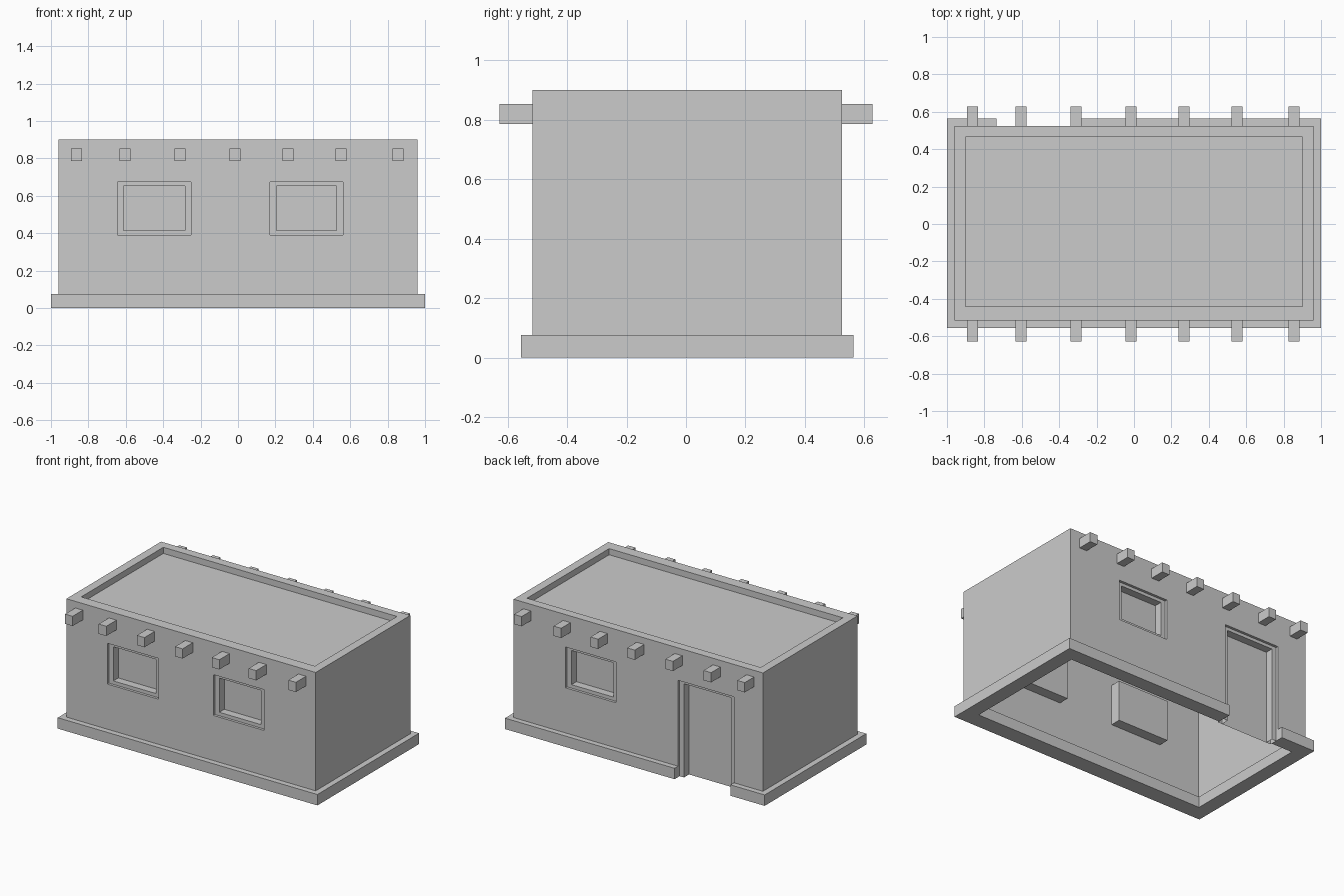
import bpy, bmesh

if "Cube" in bpy.data.objects:
    bpy.data.objects.remove(bpy.data.objects["Cube"])

# Main dimensions
X0, X1, Y0, Y1 = -0.96, 0.96, -0.516, 0.525      # outer walls
IX0, IX1, IY0, IY1 = -0.90, 0.90, -0.44, 0.464   # inside of the parapet
TOP, ROOF, BASE = 0.90, 0.857, 0.076
WIN_Z = (0.39, 0.674)
LEFT_WIN, RIGHT_WIN = (-0.645, -0.25), (0.171, 0.561)
DOOR = (-0.736, -0.306)
LIP, DEPTH = 0.018, 0.073                        # recess steps


def finish(name, bm):
    bmesh.ops.remove_doubles(bm, verts=bm.verts, dist=1e-4)
    bmesh.ops.dissolve_limit(bm, angle_limit=0.01, verts=bm.verts, edges=bm.edges)
    bmesh.ops.recalc_face_normals(bm, faces=bm.faces)
    mesh = bpy.data.meshes.new(name)
    bm.to_mesh(mesh)
    bm.free()
    ob = bpy.data.objects.new(name, mesh)
    bpy.context.collection.objects.link(ob)
    return ob


def face(bm, pts):
    return bm.faces.new([bm.verts.new(p) for p in pts])


def bridge(bm, a, b, closed=True):
    n = len(a)
    for i in range(n if closed else n - 1):
        j = (i + 1) % n
        face(bm, (a[i], a[j], b[j], b[i]))


def rect(x0, x1, y0, y1, z):
    return [(x0, y0, z), (x1, y0, z), (x1, y1, z), (x0, y1, z)]


def pierced_wall(bm, y, holes):
    """Wall sheet at depth y, leaving out the hole rectangles."""
    xs = sorted({X0, X1, *(v for h in holes for v in h[:2])})
    zs = sorted({0.0, TOP, *(v for h in holes for v in h[2:])})
    for xa, xb in zip(xs, xs[1:]):
        for za, zb in zip(zs, zs[1:]):
            cx, cz = (xa + xb) / 2, (za + zb) / 2
            if not any(h[0] < cx < h[1] and h[2] < cz < h[3] for h in holes):
                face(bm, ((xa, y, za), (xb, y, za), (xb, y, zb), (xa, y, zb)))


def recess(name, hole, y, inward, closed=True):
    """Stepped frame and pane set into a wall; open at the foot for a door."""
    x0, x1, z0, z1 = hole

    def loop(d, side, top, foot):
        yy = y + inward * d
        return [(x0 + side, yy, z0 + foot), (x0 + side, yy, z1 - top),
                (x1 - side, yy, z1 - top), (x1 - side, yy, z0 + foot)]
    inset = (0.034, 0.022, 0.024 if closed else 0.0)
    bm = bmesh.new()
    outer = [loop(d, 0, 0, 0) for d in (0, LIP, DEPTH)]
    inner = [loop(d, *inset) for d in (LIP, DEPTH)]
    bridge(bm, outer[0], outer[1], closed)
    bridge(bm, outer[1], outer[2], closed)
    bridge(bm, outer[1], inner[0], closed)
    bridge(bm, inner[0], inner[1], closed)
    face(bm, outer[2])
    finish(name, bm)


front_holes = [(*LEFT_WIN, *WIN_Z), (*RIGHT_WIN, *WIN_Z)]
back_window = (*RIGHT_WIN, *WIN_Z)
door_hole = (*DOOR, 0.0, WIN_Z[1])

# Walls, parapet and sunken roof
bm = bmesh.new()
pierced_wall(bm, Y0, front_holes)
pierced_wall(bm, Y1, [back_window, door_hole])
for x in (X0, X1):
    face(bm, ((x, Y0, 0), (x, Y1, 0), (x, Y1, TOP), (x, Y0, TOP)))
rim = rect(IX0, IX1, IY0, IY1, TOP)
floor = rect(IX0, IX1, IY0, IY1, ROOF)
bridge(bm, rect(X0, X1, Y0, Y1, TOP), rim)
bridge(bm, rim, floor)
face(bm, floor)
finish("walls_and_roof", bm)

# Windows and door
recess("front_window_left", front_holes[0], Y0, 1)
recess("front_window_right", front_holes[1], Y0, 1)
recess("back_window", back_window, Y1, -1)
recess("door", door_hole, Y1, -1, closed=False)

# Plinth ring, interrupted at the door
bm = bmesh.new()
OY0, OY1 = -0.555, 0.563
path = [(DOOR[0], OY1), (-1, OY1), (-1, OY0), (1, OY0), (1, OY1), (DOOR[1], OY1),
        (DOOR[1], IY1), (IX1, IY1), (IX1, IY0), (IX0, IY0), (IX0, IY1), (DOOR[0], IY1)]
low = [(x, y, 0) for x, y in path]
high = [(x, y, BASE) for x, y in path]
bridge(bm, low, high)
for ring in (low, high):
    for i in range(5):
        face(bm, (ring[i], ring[i + 1], ring[10 - i], ring[11 - i]))
finish("plinth", bm)

# Roof beam ends on both long sides
for side, ya, yb in (("front", -0.628, Y0), ("back", Y1, 0.628)):
    for i, x in enumerate((-0.863, -0.604, -0.31, -0.016, 0.267, 0.551, 0.856)):
        bm = bmesh.new()
        a = rect(x - 0.029, x + 0.029, ya, yb, 0.786)
        b = rect(x - 0.029, x + 0.029, ya, yb, 0.854)
        bridge(bm, a, b)
        face(bm, a)
        face(bm, b)
        finish(f"{side}_beam_{i + 1}", bm)
